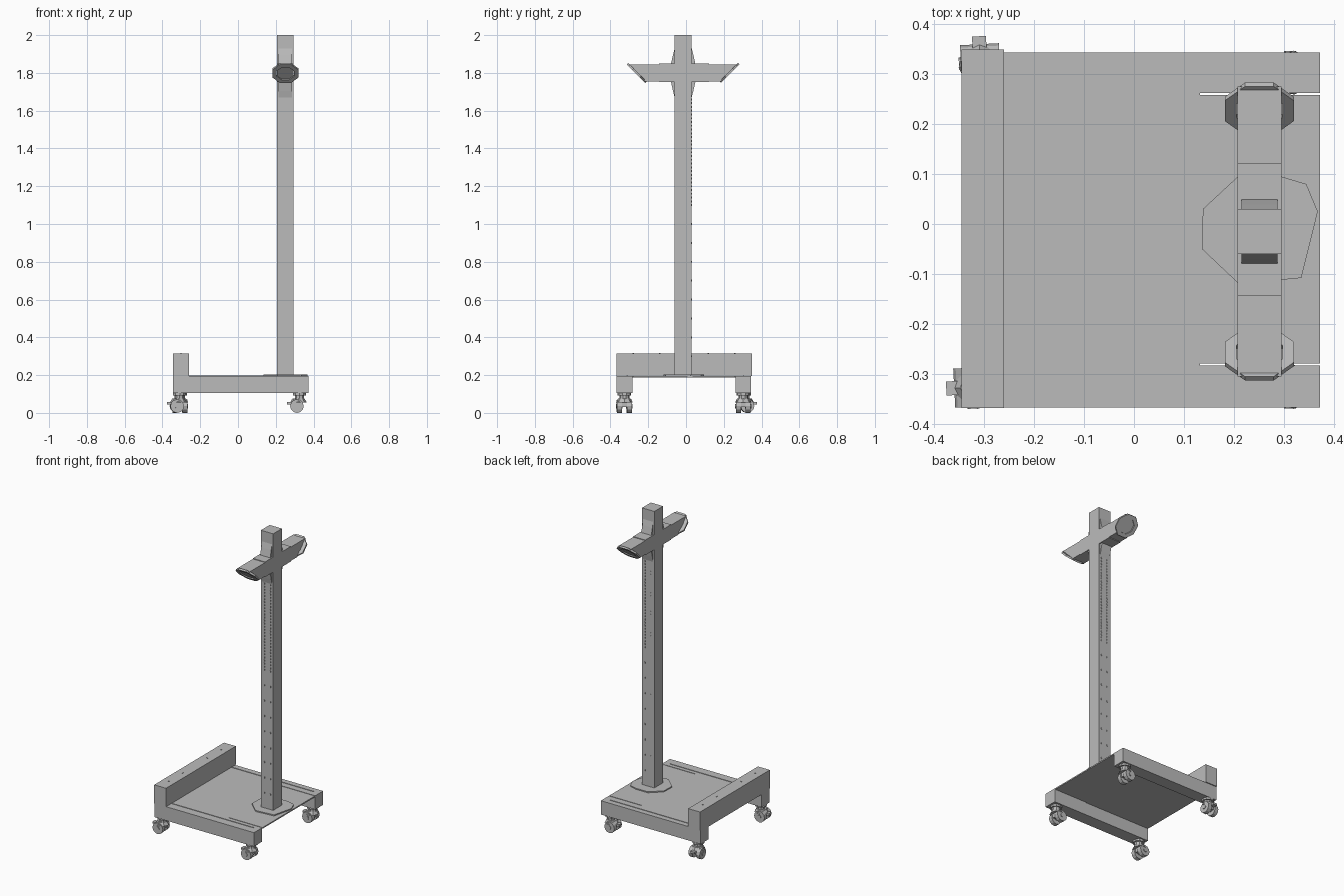
import bpy, bmesh, math
from mathutils import Matrix, Vector

if "Cube" in bpy.data.objects:
    bpy.data.objects.remove(bpy.data.objects["Cube"])

grey = bpy.data.materials.new("plain grey steel")
grey.use_nodes = True
grey.diffuse_color = (0.5, 0.5, 0.5, 1)
grey.node_tree.nodes["Principled BSDF"].inputs["Base Color"].default_value = (0.5, 0.5, 0.5, 1)


def finish(name, bm):
    bmesh.ops.recalc_face_normals(bm, faces=bm.faces)
    mesh = bpy.data.meshes.new(name)
    bm.to_mesh(mesh)
    bm.free()
    mesh.materials.append(grey)
    obj = bpy.data.objects.new(name, mesh)
    bpy.context.collection.objects.link(obj)
    return obj


def add_box(bm, x, y, z):
    size = Vector((x[1] - x[0], y[1] - y[0], z[1] - z[0]))
    mid = Vector((sum(x) / 2, sum(y) / 2, sum(z) / 2))
    bmesh.ops.create_cube(bm, size=1, matrix=Matrix.Translation(mid) @ Matrix.Diagonal((*size, 1)))


def box(name, x, y, z):
    bm = bmesh.new()
    add_box(bm, x, y, z)
    return finish(name, bm)


def prism(name, points, push):
    """Extrude a flat outline along a vector."""
    bm = bmesh.new()
    face = bm.faces.new([bm.verts.new(p) for p in points])
    new = bmesh.ops.extrude_face_region(bm, geom=[face], use_keep_orig=True)["geom"]
    bmesh.ops.translate(bm, vec=push, verts=[v for v in new if isinstance(v, bmesh.types.BMVert)])
    return finish(name, bm)


def add_cylinder(bm, radius, depth, sides, matrix, top=None):
    bmesh.ops.create_cone(bm, cap_ends=True, segments=sides, radius1=radius,
                          radius2=radius if top is None else top, depth=depth, matrix=matrix)


def ring(name, outer, inner, depth, sides, matrix):
    bm = bmesh.new()
    loops = []
    for i in range(sides):
        a = 2 * math.pi * (i + 0.5) / sides
        loops.append([bm.verts.new(matrix @ Vector((r * math.cos(a), r * math.sin(a), h)))
                      for r, h in ((outer, 0), (outer, depth), (inner, depth), (inner, 0))])
    for i in range(sides):
        a, b = loops[i], loops[(i + 1) % sides]
        for k in range(4):
            j = (k + 1) % 4
            bm.faces.new((a[k], a[j], b[j], b[k]))
    return finish(name, bm)


# Base frame
TOP = 0.195
box("left_rail", (-0.345, 0.372), (0.262, 0.343), (0.105, TOP))
box("right_rail", (-0.345, 0.372), (-0.367, -0.283), (0.105, TOP))
box("deck_rear", (-0.345, 0.132), (-0.284, 0.263), (0.187, TOP))
box("deck_front", (0.132, 0.372), (-0.279, 0.258), (0.187, TOP))
box("end_wall", (-0.345, -0.26), (-0.368, 0.349), (TOP, 0.315))
box("rail_weld_back", (-0.26, 0.33), (0.302, 0.308), (TOP, 0.198))
box("rail_weld_front", (-0.26, 0.33), (-0.314, -0.308), (TOP, 0.198))

# Bolt heads along the wall top
bm = bmesh.new()
for y in (0.258, 0.117, -0.138, -0.28):
    add_cylinder(bm, 0.004, 0.004, 6, Matrix.Translation((-0.302, y, 0.316)))
finish("wall_bolts", bm)

# Column with its weld pool on the deck
X, Y = (0.207, 0.295), (-0.06, 0.03)
box("column", X, Y, (TOP, 2.0))
pool = [(0.138, 0.03), (0.208, 0.095), (0.295, 0.095), (0.345, 0.08),
        (0.368, 0.025), (0.335, -0.108), (0.21, -0.12), (0.136, -0.05)]
prism("column_base_weld", [(x, y, TOP) for x, y in pool], (0, 0, 0.007))

# Small marks up both broad faces of the column: sparse below, dense above
bm = bmesh.new()
heights = [0.3 + 0.1 * i for i in range(8)] + [1.1 + 0.02 * i for i in range(31)]
for z in heights:
    for x in (0.232, 0.275):
        for y in Y:
            add_box(bm, (x - 0.003, x + 0.003), (y - 0.0015, y + 0.0015), (z - 0.005, z + 0.005))
finish("column_marks", bm)

# Crossbar with mitred ends
LOW, HIGH = 1.755, 1.845
bar = [(-0.305, HIGH), (0.275, HIGH), (0.185, LOW), (-0.215, LOW)]
prism("crossbar", [(X[0], y, z) for y, z in bar], (X[1] - X[0], 0, 0))
box("crossbar_top_weld", X, (-0.143, 0.122), (HIGH, HIGH + 0.004))
box("crossbar_bottom_weld", X, (-0.143, 0.122), (LOW - 0.004, LOW))

# Eight-sided rims around the mitred ends
for name, y, side in (("back", 0.23, 1), ("front", -0.26, -1)):
    turn = Vector((0, side, -1)).to_track_quat('Z', 'X').to_matrix().to_4x4()
    place = Matrix.Translation((0.251, y, 1.8)) @ turn @ Matrix.Translation((0, 0, -0.005))
    ring(name + "_end_rim", 0.075, 0.05, 0.011, 8, place)

# Sloped weld gussets above and below the crossbar
for name, y, side in (("back", Y[1], 1), ("front", Y[0], -1)):
    for part, z0, up in (("upper", HIGH, 1), ("lower", LOW, -1)):
        outline = [(y, z0), (y + side * 0.02, z0), (y + side * 0.009, z0 + up * 0.05), (y, z0 + up * 0.085)]
        prism(f"{name}_{part}_gusset", [(X[0] + 0.008, a, b) for a, b in outline], (0.072, 0, 0))


# Swivel casters, each turned its own way
def caster(name, x, y, angle):
    bm = bmesh.new()
    add_cylinder(bm, 0.036, 0.012, 10, Matrix.Translation((0, 0, 0.099)))
    add_cylinder(bm, 0.026, 0.022, 10, Matrix.Translation((0, 0, 0.084)))
    add_cylinder(bm, 0.044, 0.02, 8, Matrix.Translation((0.006, 0, 0.066)), top=0.032)
    for side in (-1, 1):
        place = Matrix.Translation((0.014, side * 0.026, 0.036)) @ Matrix.Rotation(math.pi / 2, 4, 'X')
        add_cylinder(bm, 0.036, 0.026, 12, place)
        add_cylinder(bm, 0.012, 0.034, 8, place)
    add_box(bm, (-0.015, 0.035), (-0.014, 0.014), (0.03, 0.075))
    add_box(bm, (0.03, 0.066), (-0.014, 0.014), (0.045, 0.058))
    bm.transform(Matrix.Translation((x, y, 0)) @ Matrix.Rotation(angle, 4, 'Z'))
    finish(name, bm)


caster("caster_wall_back", -0.307, 0.31, math.radians(93))
caster("caster_wall_front", -0.31, -0.326, math.radians(183))
caster("caster_open_back", 0.326, 0.303, math.radians(180))
caster("caster_open_front", 0.326, -0.326, math.radians(180))
